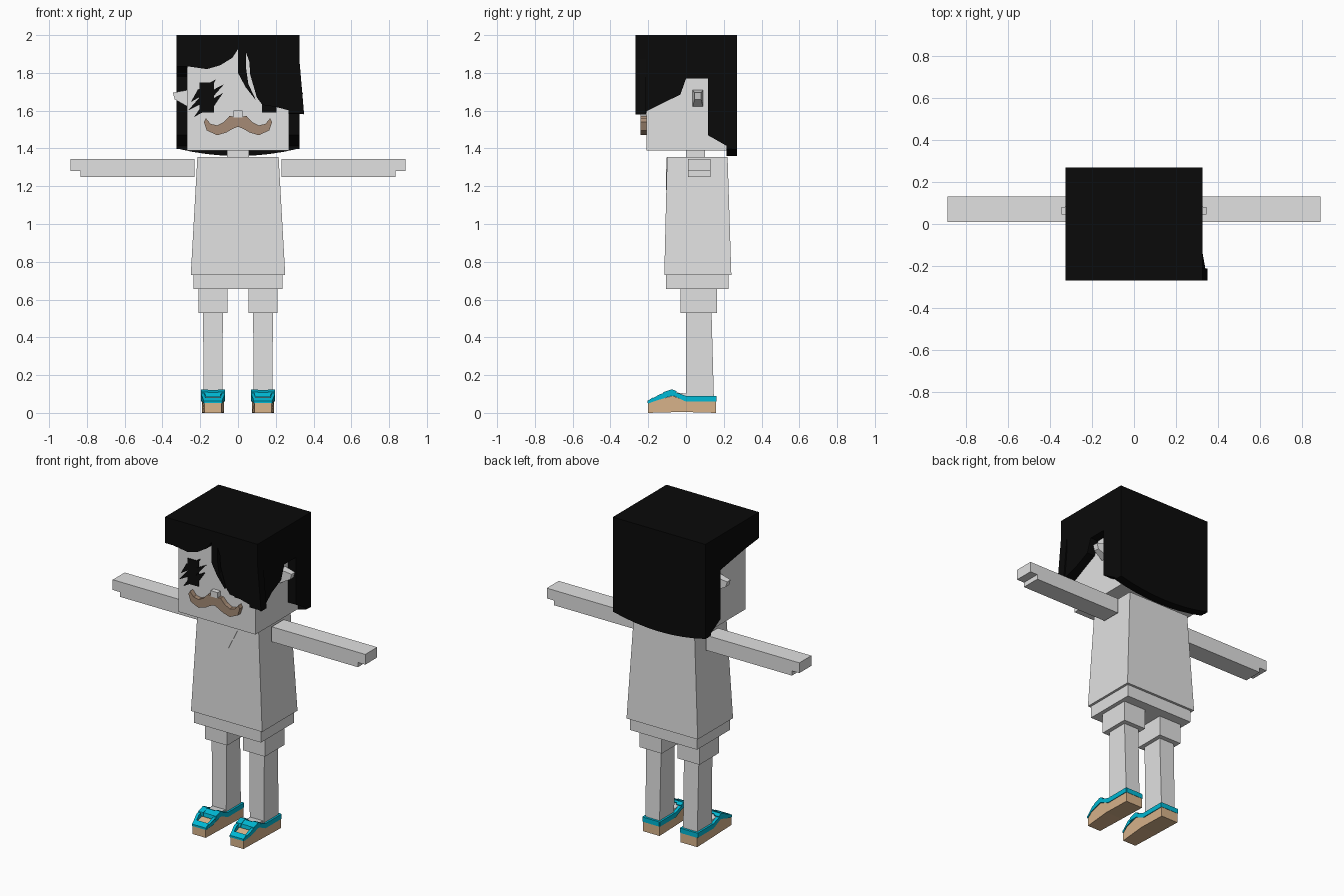
import bpy, bmesh

cube = bpy.data.objects.get("Cube")
if cube:
    bpy.data.objects.remove(cube)


def material(name, rgb):
    m = bpy.data.materials.new(name)
    m.use_nodes = True
    m.diffuse_color = (*rgb, 1)
    m.node_tree.nodes["Principled BSDF"].inputs["Base Color"].default_value = (*rgb, 1)
    return m


PALE = material("pale grey", (0.75, 0.75, 0.75))
BLACK = material("hair black", (0.003, 0.003, 0.003))
BROWN = material("moustache brown", (0.38, 0.26, 0.18))
TAN = material("sole tan", (0.70, 0.46, 0.26))
TEAL = material("shoe teal", (0.0, 0.48, 0.66))


def loft(name, ring_a, ring_b, mat):
    """Closed solid between two matching rings of points."""
    bm = bmesh.new()
    a = [bm.verts.new(p) for p in ring_a]
    b = [bm.verts.new(p) for p in ring_b]
    n = len(a)
    bm.faces.new(a)
    bm.faces.new(b[::-1])
    for i in range(n):
        j = (i + 1) % n
        bm.faces.new((a[j], a[i], b[i], b[j]))
    bmesh.ops.recalc_face_normals(bm, faces=bm.faces)
    mesh = bpy.data.meshes.new(name)
    bm.to_mesh(mesh)
    bm.free()
    mesh.materials.append(mat)
    obj = bpy.data.objects.new(name, mesh)
    bpy.context.collection.objects.link(obj)
    return obj


def front_prism(name, pts, y0, y1, mat):
    return loft(name, [(x, y0, z) for x, z in pts], [(x, y1, z) for x, z in pts], mat)


def side_prism(name, pts, x0, x1, mat):
    return loft(name, [(x0, y, z) for y, z in pts], [(x1, y, z) for y, z in pts], mat)


def frustum(name, low, z0, high, z1, mat):
    """Tapered box; low and high are (x0, x1, y0, y1)."""
    def ring(r, z):
        return [(r[0], r[2], z), (r[1], r[2], z), (r[1], r[3], z), (r[0], r[3], z)]
    return loft(name, ring(low, z0), ring(high, z1), mat)


def box(name, x0, x1, y0, y1, z0, z1, mat):
    return frustum(name, (x0, x1, y0, y1), z0, (x0, x1, y0, y1), z1, mat)


# Body
frustum("shirt", (-.25, .25, -.115, .24), .73, (-.215, .215, -.10, .22), 1.355, PALE)
box("shorts_waist", -.235, .235, -.105, .225, .655, .735, PALE)
box("neck", -.058, .058, 0, .10, 1.35, 1.40, PALE)
collar = [(-.085, 1.352), (.085, 1.352), (0, 1.18)]
loft("collar", [(x, -.103 - .024 * (1.355 - z), z) for x, z in collar],
     [(x, -.095 - .024 * (1.355 - z), z) for x, z in collar], PALE)

# Head, nose and moustache
box("head", -.27, .27, -.21, .22, 1.39, 1.95, PALE)
box("nose", -.025, .025, -.24, -.20, 1.565, 1.602, PALE)
half = [(0, 1.565), (.045, 1.572), (.075, 1.54), (.11, 1.522), (.145, 1.53), (.17, 1.56),
        (.18, 1.54), (.165, 1.495), (.11, 1.47), (.06, 1.485), (.03, 1.503), (0, 1.515)]
front_prism("moustache", half + [(-x, z) for x, z in half[-2:0:-1]], -.24, -.205, BROWN)

# Eyes, with slanted lashes on the uncovered one
for side, s in (("left", 1), ("right", -1)):
    x0, x1 = sorted((s * .127, s * .203))
    box(side + "_eye", x0, x1, -.216, -.208, 1.59, 1.75, BLACK)
lashes = [(-.25, 1.645, -.116, 1.767), (-.265, 1.60, -.074, 1.74), (-.233, 1.566, -.08, 1.693)]
for i, (xa, za, xb, zb) in enumerate(lashes):
    xm, zm = (xa + xb) / 2, (za + zb) / 2
    front_prism(f"lash_{i + 1}", [(xa, za), (xm + .03, zm - .005), (xb, zb), (xm - .03, zm + .005)],
                -.217, -.209, BLACK)

# Hair: crown, fringe, side panels and back panel
box("hair_crown", -.325, .325, -.268, .27, 1.935, 2.0, BLACK)
fringe = [(-.325, 2), (.325, 2), (.325, 1.87), (.35, 1.58), (.20, 1.62), (.13, 1.63),
          (.10, 1.67), (.065, 1.79), (.06, 1.86), (.042, 1.91), (.042, 1.83), (.055, 1.74),
          (.095, 1.655), (.04, 1.725), (0, 1.80), (0, 1.926), (-.03, 1.88), (-.095, 1.84),
          (-.165, 1.82), (-.27, 1.835), (-.325, 1.835)]
front_prism("hair_fringe", fringe, -.268, -.213, BLACK)

rear = [(.116, 1.47), (.243, 1.398), (.27, 1.398), (.27, 2), (-.268, 2)]
left = rear + [(-.268, 1.87), (-.268, 1.585), (-.24, 1.582), (-.13, 1.637), (-.03, 1.685),
               (0, 1.77), (.116, 1.77)]
right = rear + [(-.268, 1.835), (-.13, 1.82), (.116, 1.78)]


def flare(y, z):
    """Outward kick of the long front lock."""
    return .025 * min(1, max(0, -.13 - y) / .138) * min(1, max(0, 1.87 - z) / .29)


loft("hair_left_side", [(.325 + flare(y, z), y, z) for y, z in left],
     [(.268, y, z) for y, z in left], BLACK)
side_prism("hair_right_side", right, -.325, -.268, BLACK)
hem = [(.325 * t / 4, 1.36 + .04 * (t / 4) ** 2) for t in range(-4, 5)]
front_prism("hair_back", hem + [(.325, 2), (-.325, 2)], .215, .27, BLACK)

for side, s in (("left", 1), ("right", -1)):
    # Ear
    loft(side + "_ear",
         [(s * .265, .035, 1.71), (s * .265, .09, 1.71), (s * .265, .09, 1.62), (s * .265, .035, 1.62)],
         [(s * .345, .045, 1.695), (s * .345, .08, 1.695), (s * .335, .08, 1.66), (s * .335, .045, 1.66)],
         PALE)

    # Arm with stepped hand
    arm = [(.23, 1.25), (.835, 1.25), (.835, 1.28), (.887, 1.28), (.887, 1.345), (.23, 1.345)]
    front_prism(side + "_arm", [(s * x, z) for x, z in arm], .01, .13, PALE)

    # Leg
    def span(a, b):
        return sorted((s * a, s * b))

    box(side + "_shorts_leg", *span(.055, .21), -.03, .165, .53, .66, PALE)
    frustum(side + "_leg", (*span(.083, .182), 0, .148), .06, (*span(.08, .185), 0, .135), .54, PALE)

    # Shoe sole, foot and trim
    def shoe_part(name, pts, a, b, mat):
        def ring(x):
            return [(s * (.1325 + (x - .1325) * (.78 if y < -.17 else 1)), y, z) for y, z in pts]
        return loft(f"{side}_{name}", ring(a), ring(b), mat)

    shoe_part("sole", [(-.2, 0), (-.02, .005), (.16, 0), (.16, .062), (0, .062), (-.07, .09),
                       (-.15, .068), (-.2, .052)], .074, .191, TAN)
    shoe_part("foot", [(-.13, .06), (.10, .06), (.02, .10), (-.07, .11)], .088, .177, PALE)
    rim = [(-.2, .05), (-.2, .064), (-.14, .098), (-.08, .118), (0, .09), (.16, .09),
           (.16, .06), (0, .06), (-.07, .092), (-.15, .067)]
    for label, a, b in (("inner", .07, .088), ("outer", .177, .195)):
        shoe_part(label + "_rim", rim, a, b, TEAL)
    shoe_part("heel_band", [(.145, .06), (.162, .06), (.162, .09), (.145, .09)], .075, .19, TEAL)
    shoe_part("toe_band", [(-.203, .052), (-.203, .064), (-.175, .082), (-.175, .06)], .07, .195, TEAL)
    shoe_part("strap", [(-.12, .085), (-.115, .108), (-.08, .122), (-.065, .116), (-.08, .09)],
              .075, .19, TEAL)
    for label, a, b in (("inner", .07, .105), ("outer", .16, .195)):
        shoe_part(label + "_bow", [(-.125, .09), (-.12, .11), (-.075, .125), (-.05, .115), (-.06, .09)],
                  a, b, TEAL)
